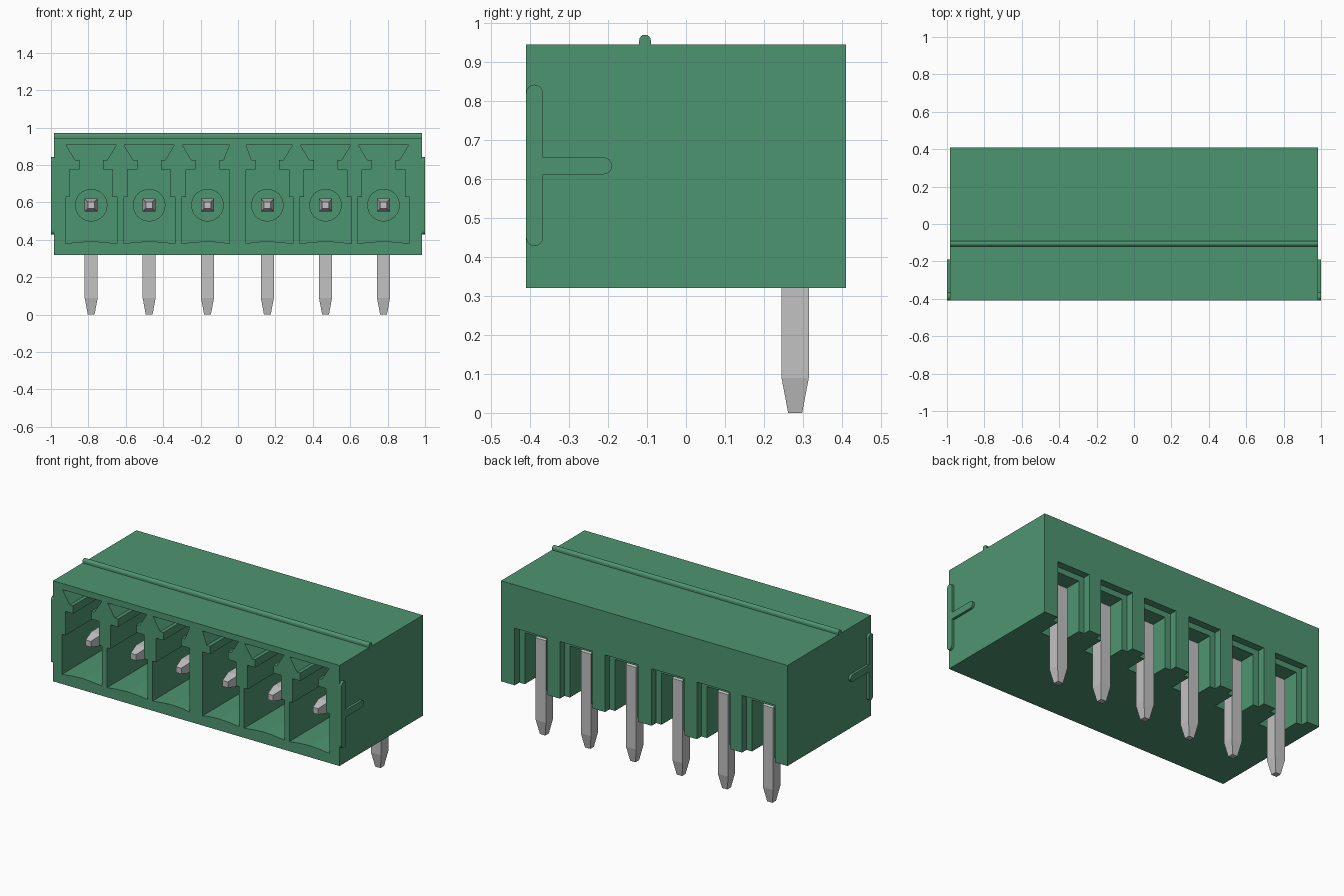
import bpy, bmesh, math

if "Cube" in bpy.data.objects:
    bpy.data.objects.remove(bpy.data.objects["Cube"], do_unlink=True)


def material(name, rgb, rough):
    m = bpy.data.materials.new(name)
    m.diffuse_color = (*rgb, 1)
    m.use_nodes = True
    b = m.node_tree.nodes["Principled BSDF"]
    b.inputs["Base Color"].default_value = (*rgb, 1)
    b.inputs["Roughness"].default_value = rough
    return m


GREEN = material("green plastic", (0.076, 0.30, 0.162), 0.6)
METAL = material("light grey metal", (0.54, 0.54, 0.54), 0.5)


def loft(bm, rings):
    """Closed solid through rings with equal point counts."""
    vs = [[bm.verts.new(p) for p in r] for r in rings]
    n = len(vs[0])
    faces = [bm.faces.new(vs[0]), bm.faces.new(vs[-1][::-1])]
    for a, b in zip(vs, vs[1:]):
        for i in range(n):
            j = (i + 1) % n
            faces.append(bm.faces.new((a[i], b[i], b[j], a[j])))
    bmesh.ops.recalc_face_normals(bm, faces=faces)


def box(bm, x0, x1, y0, y1, z0, z1):
    loft(bm, [[(x0, y0, z), (x1, y0, z), (x1, y1, z), (x0, y1, z)] for z in (z0, z1)])


def finish(name, bm, mat):
    me = bpy.data.meshes.new(name)
    bm.to_mesh(me)
    bm.free()
    me.materials.append(mat)
    ob = bpy.data.objects.new(name, me)
    bpy.context.collection.objects.link(ob)
    return ob


PINS = [-0.785, -0.475, -0.163, 0.157, 0.468, 0.778]
PIN_Z = 0.585

# Housing block
bm = bmesh.new()
box(bm, -0.985, 0.985, -0.41, 0.41, 0.32, 0.945)
housing = finish("housing", bm, GREEN)

# Front sockets: wide bottom, stepped shoulders, neck and dovetail on top
half = [(0.138, 0.38), (0.138, 0.628), (0.115, 0.628), (0.115, 0.777),
        (0.063, 0.777), (0.063, 0.826), (0.085, 0.826), (0.135, 0.907)]
sockets = bmesh.new()
for cx in PINS:
    outline = [(x, z) for x, z in half] + [(-x, z) for x, z in reversed(half)]
    outline += [(-0.07, 0.388), (0, 0.392), (0.07, 0.388)]   # arched floor
    pts = []
    for x, z in outline:
        x += cx
        x = min(x, -0.046) if cx < 0 else max(x, 0.043)      # central wall
        pts.append((x, z))
    loft(sockets, [[(x, y, z) for x, z in pts] for y in (-0.5, 0.13)])

# Rear slots: shallow outer recess and deep inner slot, open at the bottom
outer, inner = bmesh.new(), bmesh.new()
for cx in PINS:
    box(outer, cx - 0.113, cx + 0.113, 0.365, 0.5, 0.2, 0.675)
    box(inner, cx - 0.075, cx + 0.075, 0.22, 0.55, 0.15, 0.64)

cutters = []
for name, cbm in (("socket_cutter", sockets), ("outer_slot_cutter", outer),
                  ("inner_slot_cutter", inner)):
    c = finish(name, cbm, GREEN)
    c.hide_render = True
    mod = housing.modifiers.new(name, 'BOOLEAN')
    mod.operation, mod.solver, mod.object = 'DIFFERENCE', 'EXACT', c
    cutters.append(c)

# Bake the cuts and remove the cutters
bpy.context.view_layer.update()
dg = bpy.context.evaluated_depsgraph_get()
cut = bpy.data.meshes.new_from_object(housing.evaluated_get(dg))
housing.modifiers.clear()
housing.data = cut
for c in cutters:
    bpy.data.objects.remove(c, do_unlink=True)

# Round-topped ridge along the top
bm = bmesh.new()
arc = [(-0.105 + 0.015 * math.cos(a), 0.955 + 0.015 * math.sin(a))
       for a in [math.pi * i / 8 for i in range(9)]]
prof = [(-0.12, 0.94), (-0.09, 0.94)] + arc
loft(bm, [[(x, y, z) for y, z in prof] for x in (-0.985, 0.985)])
finish("top_ridge", bm, GREEN)


# T-shaped side keys with rounded ends
def rounded_end(cy, cz, r, start):
    return [(cy + r * math.cos(start + math.pi * i / 8),
             cz + r * math.sin(start + math.pi * i / 8)) for i in range(9)]


for name, s in (("left_key", 1), ("right_key", -1)):
    bm = bmesh.new()
    r = 0.0215
    prof = rounded_end(-0.3885, 0.8205, r, 0)
    prof += rounded_end(-0.3885, 0.4495, r, math.pi)
    prof += [(-0.367, 0.612)] + rounded_end(-0.211, 0.6335, r, -math.pi / 2) + [(-0.367, 0.655)]
    loft(bm, [[(s * x, y, z) for y, z in prof] for x in (0.975, 1.0)])
    finish(name, bm, GREEN)

# Bent contact pins, tapered at both ends, and the collars around them
# Each station: (outer y, z), (inner y, z), half width
stations = [((-0.35, 0.603), (-0.35, 0.567), 0.018),
            ((-0.27, 0.62), (-0.27, 0.55), 0.035),
            ((0.295, 0.62), (0.245, 0.55), 0.035),
            ((0.315, 0.60), (0.245, 0.549), 0.035),
            ((0.315, 0.09), (0.245, 0.09), 0.035),
            ((0.298, 0.0), (0.262, 0.0), 0.018)]
for i, cx in enumerate(PINS, 1):
    bm = bmesh.new()
    loft(bm, [[(cx - w, *o), (cx + w, *o), (cx + w, *n), (cx - w, *n)]
              for o, n, w in stations])
    finish(f"contact_pin_{i}", bm, METAL)

    bm = bmesh.new()
    ring = [(cx + 0.087 * math.cos(2 * math.pi * k / 32),
             PIN_Z + 0.087 * math.sin(2 * math.pi * k / 32)) for k in range(32)]
    loft(bm, [[(x, y, z) for x, z in ring] for y in (0.10, 0.14)])
    finish(f"pin_collar_{i}", bm, GREEN)
